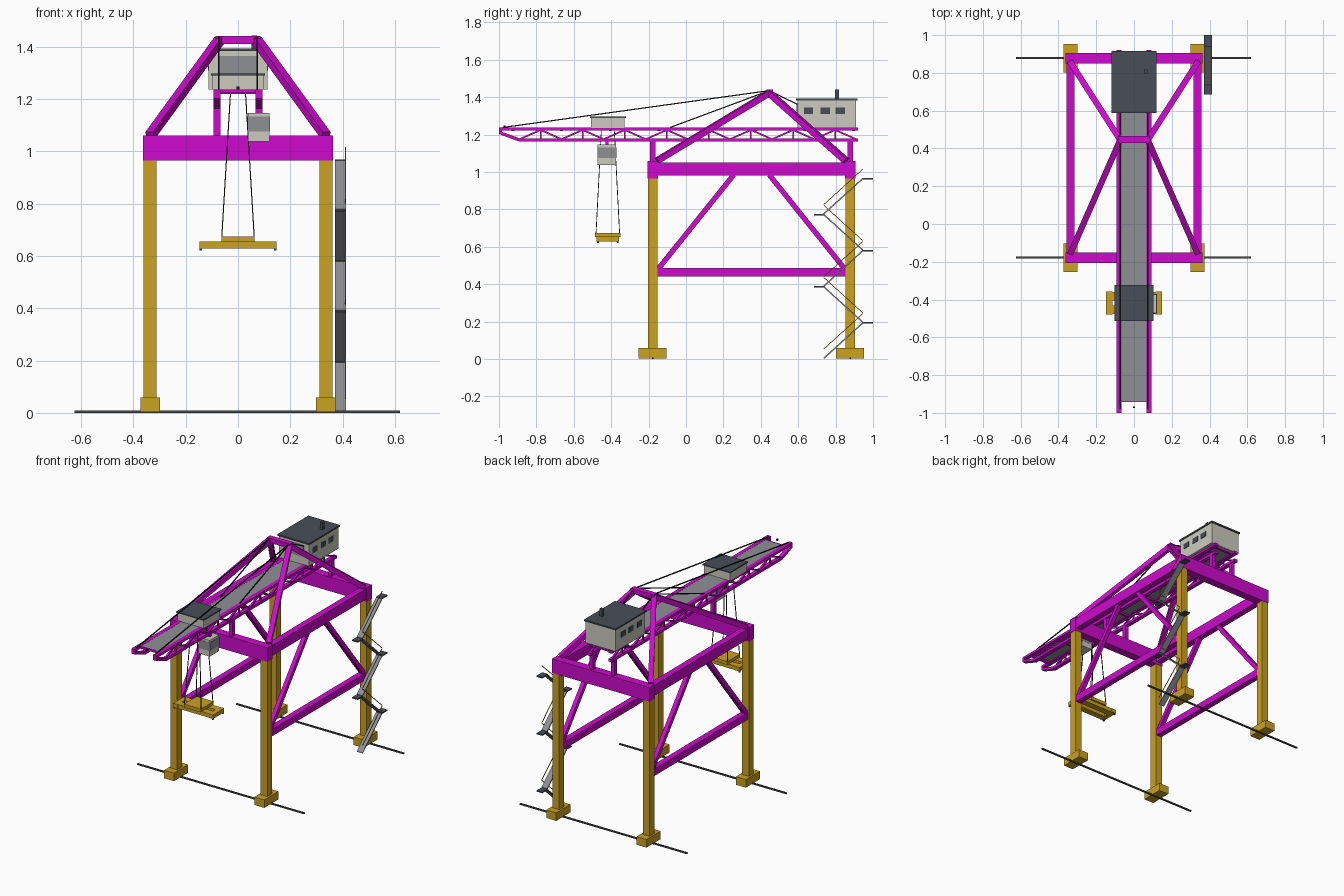
import bpy, math
from mathutils import Vector


def mat(name, rgb):
    m = bpy.data.materials.new(name)
    m.diffuse_color = (*rgb, 1)
    return m


MAGENTA = mat("magenta_steel", (0.62, 0.003, 0.62))
YELLOW = mat("ochre_paint", (0.60, 0.36, 0.015))
WALL = mat("pale_wall", (0.60, 0.60, 0.53))
ROOF = mat("dark_roof", (0.065, 0.075, 0.095))
GREY = mat("grey_plate", (0.27, 0.28, 0.30))
DARK = mat("track_grey", (0.06, 0.065, 0.06))
BLACK = mat("cable_black", (0.008, 0.008, 0.008))


def make(name, verts, faces, m):
    me = bpy.data.meshes.new(name)
    me.from_pydata(verts, [], faces)
    me.materials.append(m)
    ob = bpy.data.objects.new(name, me)
    bpy.context.collection.objects.link(ob)
    return ob


FACES = [(0, 2, 3, 1), (4, 5, 7, 6), (0, 1, 5, 4), (2, 6, 7, 3), (0, 4, 6, 2), (1, 3, 7, 5)]


def box(name, x, y, z, m):
    """Box from (low, high) ranges on each axis."""
    return make(name, [(a, b, c) for c in z for b in y for a in x], FACES, m)


def bar(name, p, q, w, h, m):
    """Rectangular bar from p to q, w wide sideways and h deep."""
    p, q = Vector(p), Vector(q)
    d = (q - p).normalized()
    up = Vector((0, 0, 1)) if abs(d.z) < 0.99 else Vector((0, 1, 0))
    s = d.cross(up).normalized()
    u = s.cross(d)
    vs = [e + s * i * w / 2 + u * j * h / 2 for e in (p, q) for j in (-1, 1) for i in (-1, 1)]
    return make(name, vs, FACES, m)


YF, YB = -0.178, 0.878   # front and back portal lines
LX = 0.336               # leg line

# Ground tracks, feet, legs and cross beams
for y, tag in ((YF, "front"), (YB, "back")):
    box(tag + "_track", (-0.625, 0.62), (y - 0.005, y + 0.005), (0, 0.009), DARK)
    box(tag + "_portal_beam", (-0.363, 0.363), (y - 0.028, y + 0.028), (0.965, 1.06), MAGENTA)
    for s in (-1, 1):
        x = s * LX
        box(tag + "_foot", (x - 0.037, x + 0.037), (y - 0.075, y + 0.075), (0.004, 0.058), YELLOW)
        box(tag + "_leg", (x - 0.025, x + 0.025), (y - 0.026, y + 0.026), (0.058, 0.965), YELLOW)
        # Post carrying the boom girder
        box(tag + "_boom_post", (s * 0.08 - 0.013, s * 0.08 + 0.013), (y - 0.014, y + 0.014),
            (1.06, 1.165), MAGENTA)

for s in (-1, 1):
    x = s * LX
    # Side beams and braces
    box("side_beam", (x - 0.022, x + 0.022), (YF + 0.028, YB - 0.028), (0.982, 1.052), MAGENTA)
    box("lower_side_beam", (x - 0.02, x + 0.02), (YF + 0.026, YB - 0.026), (0.44, 0.487), MAGENTA)
    bar("front_brace", (x, -0.15, 0.48), (x, 0.255, 0.985), 0.028, 0.028, MAGENTA)
    bar("back_brace", (x, 0.85, 0.48), (x, 0.445, 0.985), 0.028, 0.028, MAGENTA)
    # Apex frame legs
    for y in (-0.155, 0.855):
        bar("apex_leg", (x, y, 1.06), (s * 0.073, 0.445, 1.422), 0.032, 0.032, MAGENTA)

    # Boom girder: chords, raised tip and zigzag lattice
    g = s * 0.08
    gx = (g - 0.0135, g + 0.0135)
    box("top_chord", gx, (-1.0, 0.92), (1.221, 1.237), MAGENTA)
    box("bottom_chord", gx, (-0.895, 0.92), (1.162, 1.18), MAGENTA)
    box("boom_tip", gx, (-1.0, -0.985), (1.203, 1.221), MAGENTA)
    bar("tip_strut", (g, -0.995, 1.21), (g, -0.89, 1.171), 0.027, 0.017, MAGENTA)
    n, y0, y1 = 16, -0.89, 0.91
    for i in range(n):
        a, b = y0 + (y1 - y0) * i / n, y0 + (y1 - y0) * (i + 1) / n
        za, zb = (1.175, 1.225) if i % 2 == 0 else (1.225, 1.175)
        bar("lattice", (g, a, za), (g, b, zb), 0.012, 0.009, MAGENTA)
        if i % 2 == 0:
            bar("lattice_upright", (g, b, 1.175), (g, b, 1.225), 0.01, 0.008, MAGENTA)

    # Stay cables
    for y, z in ((-0.98, 1.238), (-0.085, 1.238), (0.85, 1.238)):
        bar("stay_cable", (s * 0.073, 0.445, 1.435), (s * 0.073, y, z), 0.006, 0.006, BLACK)

box("apex_crossbar", (-0.086, 0.086), (0.43, 0.465), (1.41, 1.441), MAGENTA)

# Boom walkway, cross ties and tip beacon
box("boom_walkway", (-0.067, 0.067), (-0.94, 0.9), (1.229, 1.236), GREY)
for i in range(8):
    y = -0.925 + i * 0.26
    box("cross_tie", (-0.067, 0.067), (y - 0.008, y + 0.008), (1.218, 1.229), MAGENTA)
box("tip_beacon", (-0.005, 0.005), (-0.975, -0.965), (1.236, 1.248), BLACK)
box("beacon_bar", (-0.067, 0.067), (-0.942, -0.93), (1.222, 1.236), MAGENTA)

# Machinery house with windows, roof and chimney
box("machinery_house", (-0.112, 0.112), (0.595, 0.908), (1.236, 1.383), WALL)
box("house_roof", (-0.118, 0.118), (0.587, 0.916), (1.383, 1.393), ROOF)
box("front_window", (-0.075, 0.075), (0.591, 0.596), (1.29, 1.365), GREY)
for s in (-1, 1):
    for y in (0.655, 0.745, 0.825):
        box("side_window", sorted((s * 0.111, s * 0.115)), (y - 0.025, y + 0.025),
            (1.309, 1.345), ROOF)
box("chimney", (0.052, 0.072), (0.797, 0.817), (1.39, 1.442), ROOF)

# Trolley house
box("trolley_house", (-0.097, 0.097), (-0.507, -0.328), (1.236, 1.29), WALL)
box("trolley_roof", (-0.103, 0.103), (-0.513, -0.322), (1.29, 1.297), ROOF)

# Operator cab hung under the boom, with a window band
box("cab", (0.038, 0.12), (-0.472, -0.373), (1.038, 1.147), WALL)
box("cab_window_band", (0.0365, 0.1215), (-0.4735, -0.3715), (1.075, 1.132), GREY)
box("cab_hanger", (0.067, 0.093), (-0.43, -0.415), (1.147, 1.165), MAGENTA)

# Hoist ropes and spreader
SY = -0.418
for sx in (-1, 1):
    for sy in (-1, 1):
        bar("hoist_rope", (sx * 0.028, SY + sy * 0.034, 1.235),
            (sx * 0.062, SY + sy * 0.063, 0.672), 0.004, 0.004, BLACK)
        box("twist_lock", (sx * 0.143 - 0.005, sx * 0.143 + 0.005),
            (SY + sy * 0.053 - 0.005, SY + sy * 0.053 + 0.005), (0.62, 0.63), DARK)
    box("spreader_end", sorted((sx * 0.115, sx * 0.148)), (SY - 0.06, SY + 0.06),
        (0.628, 0.655), YELLOW)
    yc = SY + sx * 0.036
    box("spreader_beam", (-0.115, 0.115), (yc - 0.022, yc + 0.022), (0.628, 0.655), YELLOW)
box("spreader_head", (-0.063, 0.063), (SY - 0.068, SY + 0.068), (0.653, 0.675), YELLOW)

# Zigzag stair: flights, landings and handrails
SX, W = 0.391, 0.042
for i in range(5):
    z0, z1 = i * 0.193 + 0.004, (i + 1) * 0.193
    a, b = (0.737, 0.945) if i % 2 == 0 else (0.945, 0.737)
    bar("stair_flight", (SX, a, z0), (SX, b, z1), W, 0.007, GREY)
    bar("handrail", (SX + 0.02, a, z0 + 0.05), (SX + 0.02, b, z1 + 0.05), 0.004, 0.004, YELLOW)
    ly = (0.94, 1.0) if i % 2 == 0 else (0.685, 0.742)
    box("stair_landing", (SX - W / 2, SX + W / 2), ly, (z1 - 0.004, z1 + 0.004), ROOF)
